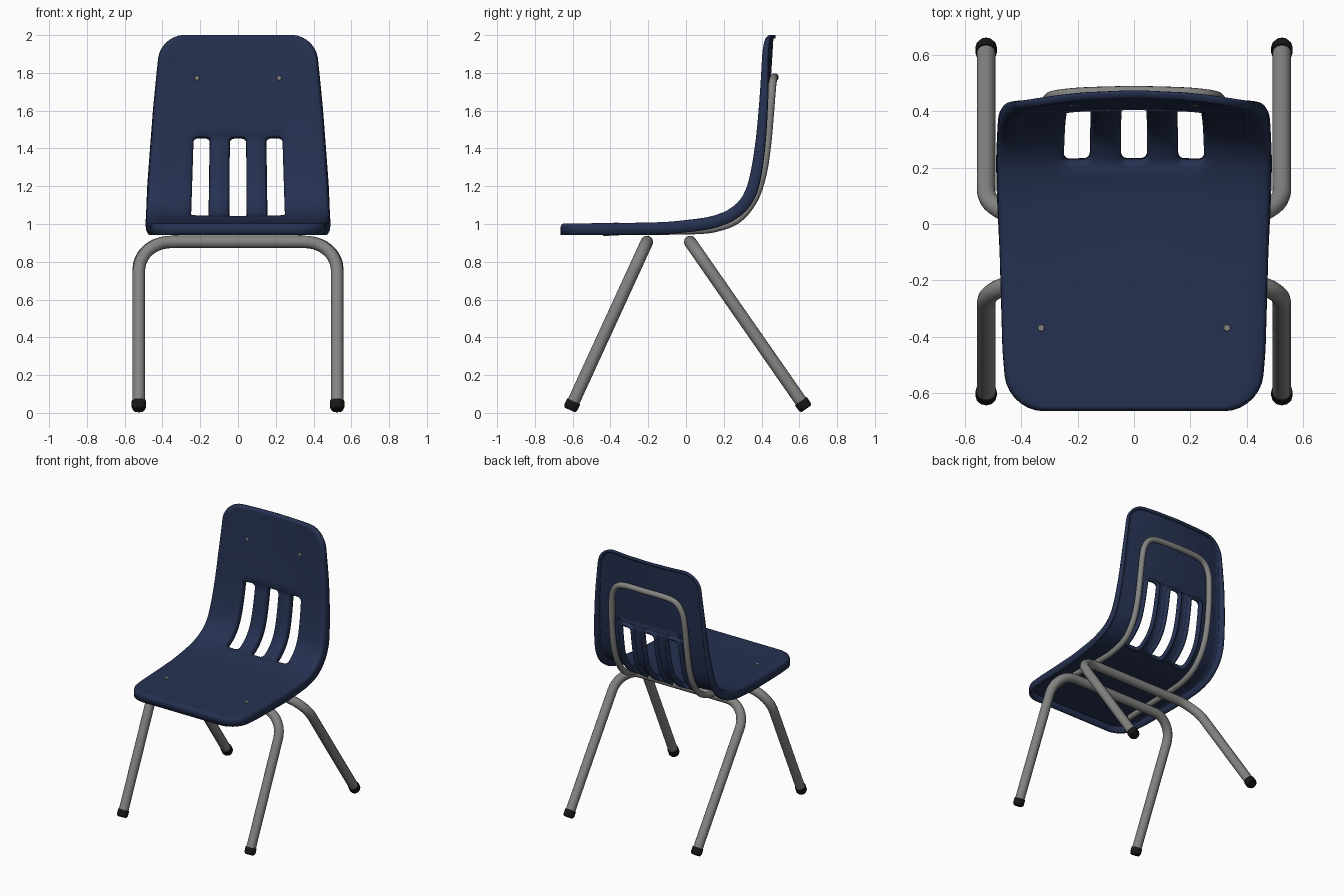
import bpy, bmesh, math
from mathutils import Vector

if "Cube" in bpy.data.objects:
    bpy.data.objects.remove(bpy.data.objects["Cube"])


def material(name, rgb):
    m = bpy.data.materials.new(name)
    m.diffuse_color = (*rgb, 1)
    m.use_nodes = True
    m.node_tree.nodes["Principled BSDF"].inputs["Base Color"].default_value = m.diffuse_color
    return m


NAVY = material("navy plastic", (0.019, 0.031, 0.083))
STEEL = material("grey steel", (0.23, 0.23, 0.225))
BLACK = material("black rubber", (0.008, 0.008, 0.008))


def spline(points, steps):
    """Catmull-Rom curve through the points."""
    p = [Vector(q) for q in points]
    p = [2 * p[0] - p[1]] + p + [2 * p[-1] - p[-2]]
    out = []
    for i in range(1, len(p) - 2):
        a, b, c, d = p[i - 1:i + 3]
        for k in range(steps):
            t = k / steps
            out.append(0.5 * (2 * b + (c - a) * t + (2 * a - 5 * b + 4 * c - d) * t * t
                              + (3 * b - a - 3 * c + d) * t ** 3))
    return out + [p[-2]]


def lerp_table(table, v):
    for (a, fa), (b, fb) in zip(table, table[1:]):
        if v <= b:
            return fa + (fb - fa) * max(0, (v - a) / (b - a))
    return table[-1][1]


def add_object(name, bm, mat):
    me = bpy.data.meshes.new(name)
    bm.to_mesh(me)
    bm.free()
    me.materials.append(mat)
    ob = bpy.data.objects.new(name, me)
    bpy.context.collection.objects.link(ob)
    return ob


def smooth(ob, degrees):
    bpy.ops.object.select_all(action='DESELECT')
    ob.select_set(True)
    bpy.context.view_layer.objects.active = ob
    bpy.ops.object.shade_smooth_by_angle(angle=math.radians(degrees))


# Centre-line profile of the shell (y, z), front of seat to top of back
prof = spline([(0, y, z) for y, z in [
    (-0.65, 1.003), (-0.3, 1.006), (0.03, 1.015), (0.14, 1.025), (0.22, 1.048), (0.29, 1.095),
    (0.34, 1.165), (0.37, 1.26), (0.395, 1.4), (0.413, 1.55), (0.43, 1.75), (0.445, 1.987)]], 10)
arc = [0.0]
for a, b in zip(prof, prof[1:]):
    arc.append(arc[-1] + (b - a).length)
END = arc[-1]


def s_at(test):
    return next(s for s, p in zip(arc, prof) if test(p))


S_BEND = s_at(lambda p: p.y > 0.1)
S_LOW = s_at(lambda p: p.y > 0.2)
S_BACK = s_at(lambda p: p.z > 1.2)
S_HIGH = s_at(lambda p: p.z > 1.465)
WIDTH = [(0, 0.435), (0.2, 0.452), (S_BEND, 0.468), (S_LOW, 0.469), (S_BACK, 0.458),
         (s_at(lambda p: p.z > 1.6), 0.428), (END, 0.392)]
DISH = [(0, 0), (S_BEND - 0.2, 0), (S_LOW, 0.022), (S_BACK, 0.03), (END, 0.037)]
LIP = [(0, 0.06), (S_BEND, 0.065), (S_BACK, 0.062), (END - 0.3, 0.045), (END, 0.028)]


def surface(s, x):
    """Point and front-side normal of the shell."""
    i = max(0, min(len(arc) - 2, sum(a <= s for a in arc) - 1))
    p = prof[i].lerp(prof[i + 1], (s - arc[i]) / (arc[i + 1] - arc[i]))
    t = (prof[min(i + 2, len(prof) - 1)] - prof[max(i - 1, 0)]).normalized()
    n = Vector((0, -t.z, t.y))
    w, d = lerp_table(WIDTH, s), lerp_table(DISH, s)
    slope = 2 * d * x / (w * w)
    return p + Vector((x, 0, 0)) + n * d * (x / w) ** 2, (n - Vector((slope, 0, 0))).normalized()


# Rows of the shell grid, dense at rounded corners and slot ends
R, RS = 0.115, 0.036
quarter = [math.pi / 2 * k / 7 for k in range(8)]
ease = [1 - math.cos(t) for t in quarter]


def between(a, b, n):
    return [a + (b - a) * k / n for k in range(1, n)]


rows = ([R * e for e in ease] + between(R, S_LOW, 16)
        + [S_LOW + RS * e for e in ease] + between(S_LOW + RS, S_HIGH - RS, 14)
        + [S_HIGH - RS * e for e in reversed(ease)] + between(S_HIGH, END - R, 8)
        + [END - R * e for e in reversed(ease)])


def corner(d, r):
    """How far a rounded corner pulls the edge in, at distance d from the end."""
    return r - math.sqrt(max(0, r * r - (r - d) ** 2)) if d < r else 0


def row_x(s):
    w = lerp_table(WIDTH, s) - corner(min(s, END - s), R)
    k = min(1, max(0, (s - S_LOW) / (S_HIGH - S_LOW)))
    half = 0.061 - 0.004 * k - corner(max(0, min(s - S_LOW, S_HIGH - s)), RS)
    c = 0.202 - 0.012 * k
    inner = [m + f * half for m in (-c, 0, c) for f in (-1, 0, 1)]
    side = [inner[-1] + (w - inner[-1]) * j / 5 for j in range(1, 6)]
    return [-x for x in reversed(side)] + inner + side


bm = bmesh.new()
grid, normal, srow = [], {}, {}
for s in rows:
    line = []
    for x in row_x(s):
        p, n = surface(s, x)
        v = bm.verts.new(p)
        normal[v], srow[v] = n, s
        line.append(v)
    grid.append(line)
slot_cols = {5, 6, 8, 9, 11, 12}
for i in range(len(rows) - 1):
    open_row = S_LOW - 1e-6 < (rows[i] + rows[i + 1]) / 2 < S_HIGH
    for j in range(len(grid[0]) - 1):
        if not (open_row and j in slot_cols):
            bm.faces.new((grid[i][j], grid[i][j + 1], grid[i + 1][j + 1], grid[i + 1][j]))
bmesh.ops.delete(bm, geom=[v for v in bm.verts if not v.link_faces], context='VERTS')

# Rolled lip round the outline and the slots
edges = [e for e in bm.edges if e.is_boundary]
outward = {}
for e in edges:
    lo = e.link_loops[0]
    a, b = lo.vert, lo.link_loop_next.vert
    for v in (a, b):
        o = (b.co - a.co).normalized().cross(normal[v])
        outward[v] = outward.get(v, Vector()) + o
ring1, ring2 = {}, {}
for v, o in outward.items():
    o = o.normalized()
    slot = abs(v.co.x) < 0.27 and S_LOW - 0.01 < srow[v] < S_HIGH + 0.01
    depth = 0.042 if slot else lerp_table(LIP, srow[v])
    ring1[v] = bm.verts.new(v.co + o * 0.009 - normal[v] * 0.007)
    ring2[v] = (bm.verts.new(v.co + o * 0.014 - normal[v] * 0.018),
                bm.verts.new(v.co + o * 0.015 - normal[v] * depth))
for e in edges:
    lo = e.link_loops[0]
    a, b = lo.vert, lo.link_loop_next.vert
    chain = [[v, ring1[v], *ring2[v]] for v in (a, b)]
    for k in range(3):
        bm.faces.new((chain[1][k], chain[0][k], chain[0][k + 1], chain[1][k + 1]))
shell = add_object("seat_shell", bm, NAVY)
smooth(shell, 60)
sol = shell.modifiers.new("thickness", 'SOLIDIFY')
sol.thickness, sol.offset = 0.018, -1


# Steel tubes
def tube(name, pts, radius):
    cu = bpy.data.curves.new(name, 'CURVE')
    cu.dimensions, cu.bevel_depth, cu.bevel_resolution = '3D', radius, 4
    cu.use_fill_caps = True
    sp = cu.splines.new('POLY')
    sp.points.add(len(pts) - 1)
    for q, p in zip(sp.points, pts):
        q.co = (*p, 1)
    cu.materials.append(STEEL)
    ob = bpy.data.objects.new(name, cu)
    bpy.context.collection.objects.link(ob)
    bpy.ops.object.select_all(action='DESELECT')
    ob.select_set(True)
    bpy.context.view_layer.objects.active = ob
    bpy.ops.object.convert(target='MESH')
    smooth(bpy.context.object, 50)


def mirrored(half):
    return half + [Vector((-p[0], p[1], p[2])) for p in reversed(half) if abs(p[0]) > 1e-5]


def leg_pair(name, foot, top):
    foot, top = Vector(foot), Vector(top)
    up = (top - foot).normalized()
    X, r = 0.525, 0.17
    side = Vector((X, 0, 0))
    half = [foot + side]
    for k in range(11):
        t = math.pi / 2 * k / 10
        half.append(top + Vector((X - r + r * math.cos(t), 0, 0)) - up * (r - r * math.sin(t)))
    tube(name, mirrored(half), 0.033)
    # Rubber feet
    for sx, label in ((-1, "left"), (1, "right")):
        b = bmesh.new()
        for r1, r2, z0, z1 in ((0.031, 0.038, -0.008, 0.006), (0.038, 0.038, 0.006, 0.042)):
            res = bmesh.ops.create_cone(b, cap_ends=True, segments=12, radius1=r1, radius2=r2, depth=z1 - z0)
            bmesh.ops.translate(b, verts=res['verts'], vec=(0, 0, (z0 + z1) / 2))
        ob = add_object(f"{name}_{label}_foot", b, BLACK)
        ob.rotation_euler = up.to_track_quat('Z', 'Y').to_euler()
        ob.location = foot + side * sx
        smooth(ob, 35)


leg_pair("front_legs", (0, -0.612, 0.023), (0, -0.207, 0.905))
leg_pair("rear_legs", (0, 0.632, 0.028), (0, 0.022, 0.905))

# Support loop under the seat and up behind the back
loop = spline([(0.33, -0.44, 0.957), (0.33, -0.3, 0.963), (0.32, 0.03, 0.966), (0.315, 0.17, 0.982),
               (0.31, 0.28, 1.03), (0.31, 0.36, 1.13), (0.31, 0.405, 1.26), (0.308, 0.43, 1.42),
               (0.30, 0.446, 1.6), (0.285, 0.453, 1.69), (0.245, 0.459, 1.75), (0.17, 0.465, 1.774),
               (0, 0.47, 1.777)], 6)
tube("back_support_loop", mirrored(loop), 0.021)

# Rivets
for label, s, x in (("seat", s_at(lambda p: p.y > -0.37), 0.33), ("back", s_at(lambda p: p.z > 1.75), 0.217)):
    for sx in (-1, 1):
        b = bmesh.new()
        bmesh.ops.create_cone(b, cap_ends=True, segments=10, radius1=0.015, radius2=0.011, depth=0.008)
        p, n = surface(s, x * sx)
        ob = add_object(f"{label}_rivet", b, STEEL)
        ob.location, ob.rotation_euler = p, n.to_track_quat('Z', 'Y').to_euler()
